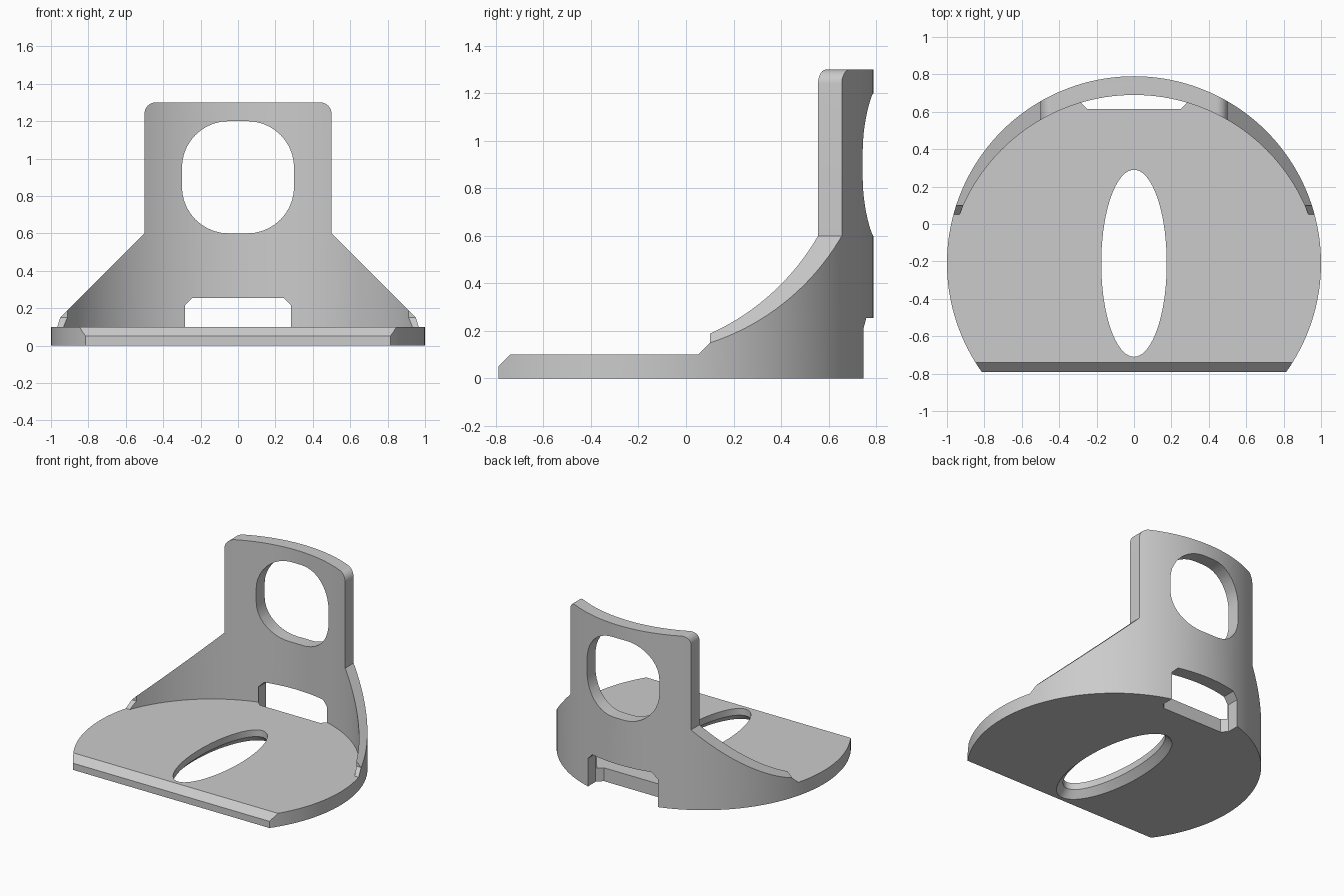
import bpy, bmesh, math
from mathutils import Vector

if "Cube" in bpy.data.objects:
    bpy.data.objects.remove(bpy.data.objects["Cube"])

CY = -0.21  # centre of the round base


def prism(name, pts, to3d, lo, hi):
    """Extrude a closed 2D outline from lo to hi; to3d maps (u, v, depth) to xyz."""
    bm = bmesh.new()
    a = [bm.verts.new(to3d(u, v, lo)) for u, v in pts]
    b = [bm.verts.new(to3d(u, v, hi)) for u, v in pts]
    loft(bm, [a, b])
    return finish(name, bm)


def loft(bm, rings):
    n = len(rings[0])
    for a, b in zip(rings, rings[1:]):
        for i in range(n):
            j = (i + 1) % n
            bm.faces.new((a[i], a[j], b[j], b[i]))
    bm.faces.new(rings[0][::-1])
    bm.faces.new(rings[-1])


def finish(name, bm):
    bmesh.ops.recalc_face_normals(bm, faces=bm.faces)
    me = bpy.data.meshes.new(name)
    bm.to_mesh(me)
    bm.free()
    ob = bpy.data.objects.new(name, me)
    bpy.context.collection.objects.link(ob)
    return ob


def boolean(ob, tool, op):
    """Apply a boolean and remove its tool."""
    m = ob.modifiers.new("cut", 'BOOLEAN')
    m.operation, m.object, m.solver = op, tool, 'EXACT'
    bpy.context.view_layer.objects.active = ob
    bpy.ops.object.modifier_apply(modifier=m.name)
    bpy.data.objects.remove(tool)


def ellipse(cy, rx, ry, n):
    return [(rx * math.cos(2 * math.pi * i / n), cy + ry * math.sin(2 * math.pi * i / n))
            for i in range(n)]


def arc(cx, cz, r, a0, n=10):
    return [(cx + r * math.cos(math.radians(a0 + 90 * i / n)),
             cz + r * math.sin(math.radians(a0 + 90 * i / n))) for i in range(n + 1)]


plan = lambda u, v, d: Vector((u, v, d))
front = lambda u, v, d: Vector((u, d, v))
side = lambda u, v, d: Vector((d, u, v))

# Bracket body: round blank trimmed to its front and side outlines
body = prism("bracket", ellipse(CY, 1, 1, 160), plan, 0, 1.4)

front_outline = ([(-1.1, -0.2), (1.1, -0.2), (1.1, 0.0), (0.5, 0.6)]
                 + arc(0.44, 1.24, 0.06, 0) + arc(-0.44, 1.24, 0.06, 90)
                 + [(-0.5, 0.6), (-1.1, 0.0)])
boolean(body, prism("front_trim", front_outline, front, -2, 2), 'INTERSECT')

side_outline = [(-0.79, -0.2), (-0.79, 0.05), (-0.74, 0.1), (0.05, 0.1),
                (0.1, 0.15), (0.1, 2), (1.5, 2), (1.5, -0.2)]
boolean(body, prism("side_trim", side_outline, side, -2, 2), 'INTERSECT')

# Hollow in front of the curved back wall
boolean(body, prism("hollow", ellipse(CY - 0.1, 1, 1, 160), plan, 0.1, 2), 'DIFFERENCE')

# Rounded window in the back wall
window = (arc(0.05, 0.95, 0.25, 0) + arc(-0.05, 0.95, 0.25, 90)
          + arc(-0.05, 0.85, 0.25, 180) + arc(0.05, 0.85, 0.25, 270))
boolean(body, prism("window", window, front, 0.2, 1.5), 'DIFFERENCE')

# Chamfered notch at the foot of the back wall
notch = prism("notch", [(-0.29, -0.2), (0.29, -0.2), (0.29, 0.21), (0.245, 0.255),
                        (-0.245, 0.255), (-0.29, 0.21)], front, 0.3, 1.5)
boolean(notch, prism("notch_plan", [(-0.25, 0.615), (0.25, 0.615), (0.3, 0.665), (0.3, 1.2),
                                    (-0.3, 1.2), (-0.3, 0.665)], plan, -0.3, 1), 'INTERSECT')
boolean(body, notch, 'DIFFERENCE')

# Oval slot in the base, flared underneath
bm = bmesh.new()
rings = []
for z, grow in ((-0.05, 0.1), (0.05, 0.0), (0.2, 0.0)):
    rings.append([bm.verts.new((x, y, z))
                  for x, y in ellipse(CY, 0.175 + grow, 0.5 + grow, 72)])
loft(bm, rings)
boolean(body, finish("slot", bm), 'DIFFERENCE')

# Plain grey finish
grey = bpy.data.materials.new("grey")
grey.diffuse_color = (0.6, 0.6, 0.6, 1)
grey.use_nodes = True
grey.node_tree.nodes["Principled BSDF"].inputs["Base Color"].default_value = grey.diffuse_color
body.data.materials.clear()
body.data.materials.append(grey)
for p in body.data.polygons:
    p.material_index = 0

bpy.ops.object.select_all(action='DESELECT')
body.select_set(True)
bpy.context.view_layer.objects.active = body
bpy.ops.object.shade_smooth_by_angle(angle=math.radians(25))
